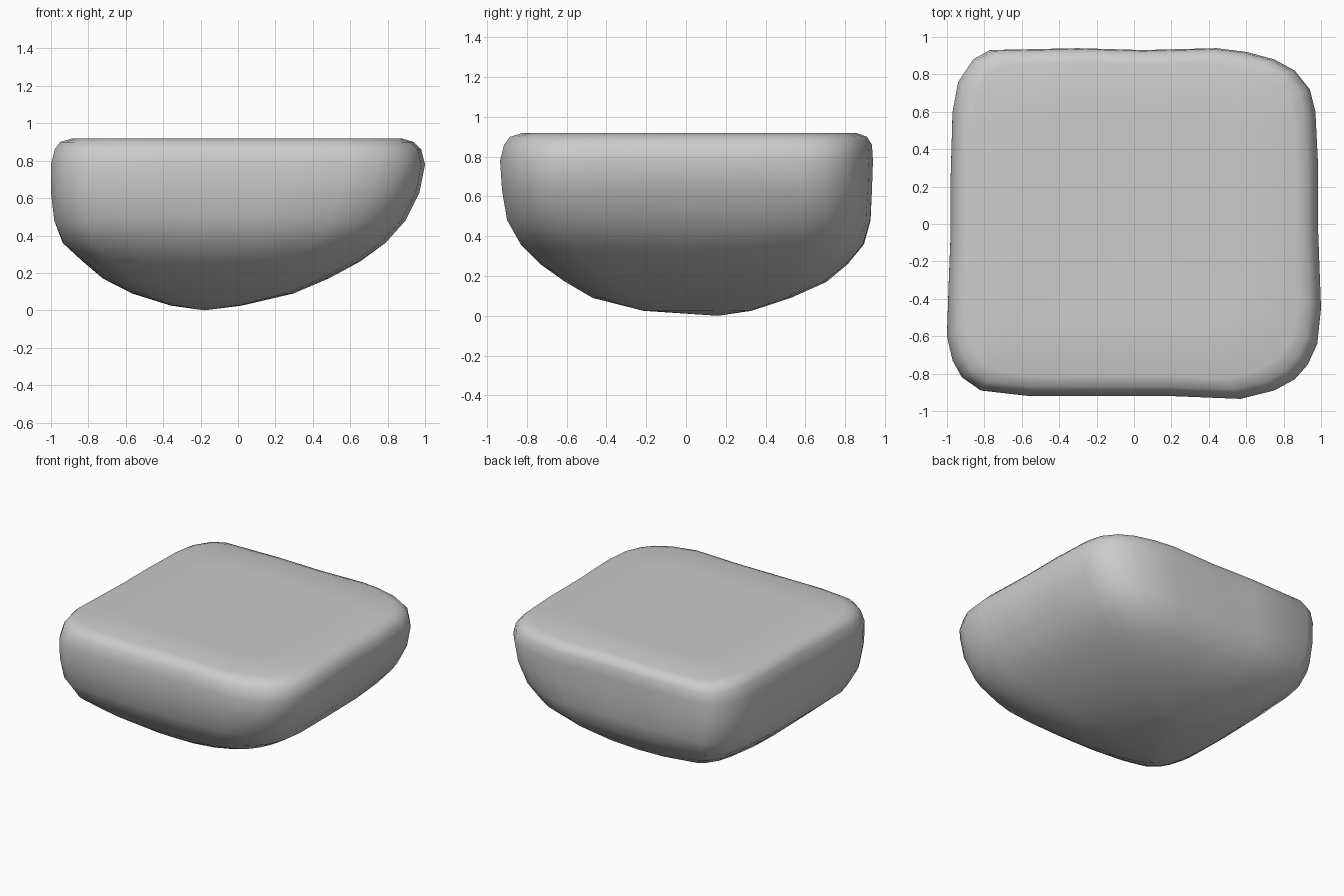
import bpy, bmesh
from math import hypot

if "Cube" in bpy.data.objects:
    bpy.data.objects.remove(bpy.data.objects["Cube"])

# plan outline of the slab, seen from above (counter-clockwise)
OUTLINE = [(1, -.45), (.985, -.05), (.985, .3), (.97, .6), (.94, .72), (.86, .82), (.75, .88),
           (.6, .92), (.44, .94), (.05, .93), (-.3, .94), (-.77, .93), (-.86, .88), (-.94, .76),
           (-.97, .6), (-.98, .25), (-.98, -.05), (-.99, -.3), (-1, -.6), (-.97, -.73),
           (-.92, -.82), (-.82, -.89), (-.56, -.92), (-.2, -.92), (.2, -.92), (.57, -.935),
           (.75, -.89), (.86, -.83), (.93, -.75), (.98, -.64)]

# levels: z, x min, x max, y min, y max, squareness (0 = ellipse, 1 = outline)
LEVELS = [
    (.025, -.36, .02, -.22, .33, .3),
    (.09, -.57, .30, -.48, .53, .45),
    (.17, -.73, .49, -.62, .71, .6),
    (.26, -.84, .66, -.75, .82, .75),
    (.36, -.95, .80, -.85, .90, .87),
    (.48, -.99, .90, -.91, .93, .95),
    (.63, -1, .97, -.93, .935, 1),
    (.78, -1, 1, -.94, .94, 1),
    (.86, -.98, .98, -.92, .935, 1),
    (.90, -.95, .94, -.89, .91, 1),
    (.918, -.89, .88, -.83, .86, 1),
    (.915, -.6, .6, -.56, .58, 1),
]


def ring(bm, z, x0, x1, y0, y1, sq):
    verts = []
    for x, y in OUTLINE:
        u, v = x, y / .94
        k = sq + (1 - sq) / hypot(u, v)
        verts.append(bm.verts.new(((x0 + x1) / 2 + u * k * (x1 - x0) / 2,
                                   (y0 + y1) / 2 + v * k * (y1 - y0) / 2, z)))
    return verts


# lofted rock with a flat top and a bowl-like underside
bm = bmesh.new()
rings = [ring(bm, *lv) for lv in LEVELS]
n = len(OUTLINE)
for a, b in zip(rings, rings[1:]):
    for i in range(n):
        j = (i + 1) % n
        bm.faces.new((a[i], a[j], b[j], b[i]))
base = bm.verts.new((-.18, .16, 0))
top = bm.verts.new((0, 0, .915))
for i in range(n):
    j = (i + 1) % n
    bm.faces.new((base, rings[0][j], rings[0][i]))
    bm.faces.new((top, rings[-1][i], rings[-1][j]))
for f in bm.faces:
    f.smooth = True
bmesh.ops.recalc_face_normals(bm, faces=bm.faces)
mesh = bpy.data.meshes.new("flat_top_rock")
bm.to_mesh(mesh)
bm.free()
rock = bpy.data.objects.new("flat_top_rock", mesh)
bpy.context.collection.objects.link(rock)
